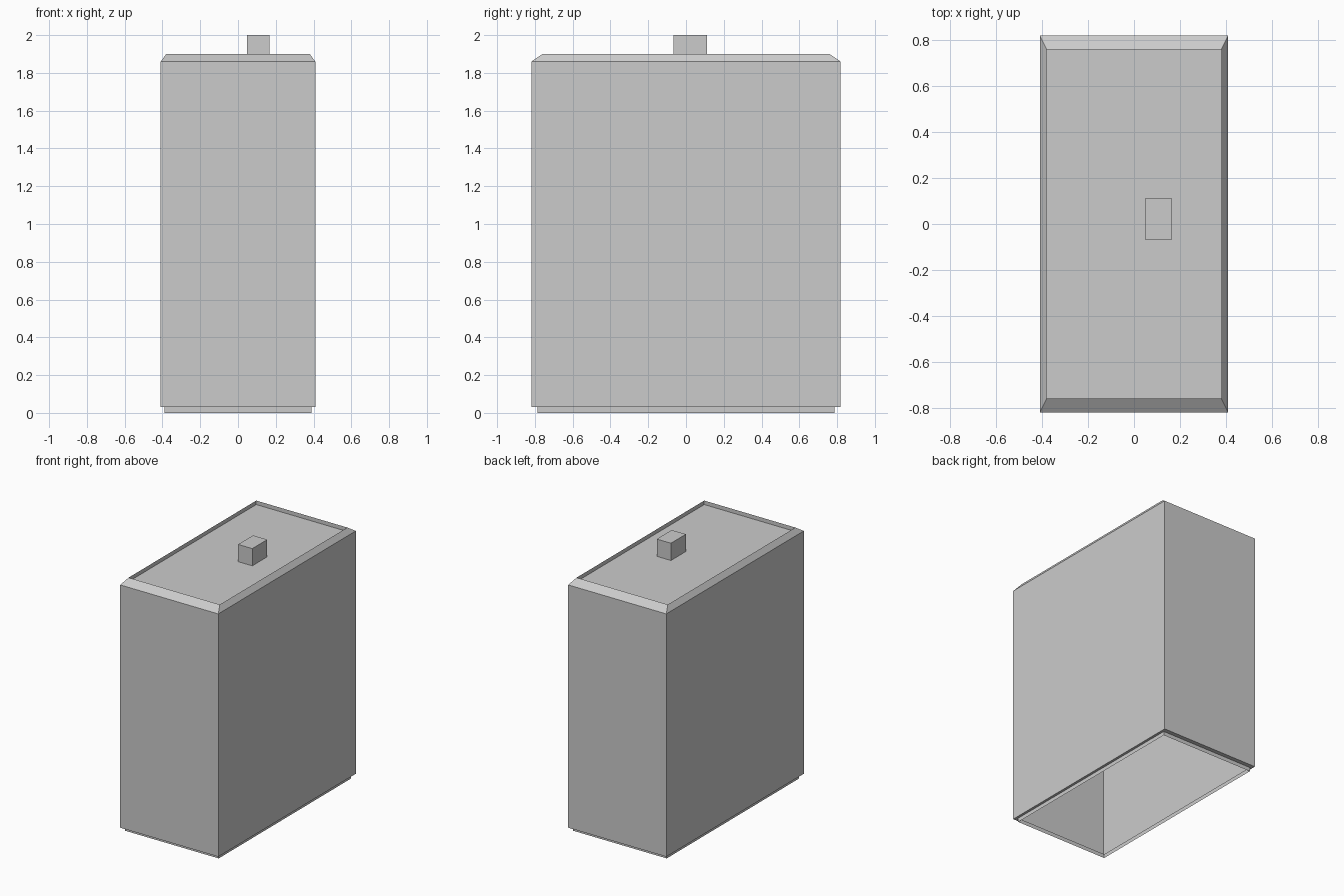
import bpy, bmesh

if "Cube" in bpy.data.objects:
    bpy.data.objects.remove(bpy.data.objects["Cube"])


def ring_shell(name, rings, center=(0, 0), close_bottom=False):
    """Stack rectangular rings (half_x, half_y, z), bridge them and cap the last."""
    bm = bmesh.new()
    cx, cy = center
    loops = [[bm.verts.new((cx + sx * hx, cy + sy * hy, z))
              for sx, sy in ((-1, -1), (1, -1), (1, 1), (-1, 1))]
             for hx, hy, z in rings]
    for low, high in zip(loops, loops[1:]):
        for i in range(4):
            j = (i + 1) % 4
            bm.faces.new((low[i], low[j], high[j], high[i]))
    bm.faces.new(loops[-1])
    if close_bottom:
        bm.faces.new(loops[0][::-1])
    mesh = bpy.data.meshes.new(name)
    bm.to_mesh(mesh)
    bm.free()
    obj = bpy.data.objects.new(name, mesh)
    bpy.context.collection.objects.link(obj)
    return obj


# Hollow casing, open below: base lip, step, walls, bevelled rim, sunken top
ring_shell("casing", [
    (0.39, 0.787, 0.0),
    (0.39, 0.787, 0.03),
    (0.409, 0.819, 0.03),
    (0.409, 0.819, 1.86),
    (0.38, 0.76, 1.90),
    (0.38, 0.76, 1.87),
])

# Small off-centre block standing on the sunken top
ring_shell("top_block", [(0.059, 0.089, 1.87), (0.059, 0.089, 2.0)],
           center=(0.107, 0.022), close_bottom=True)
